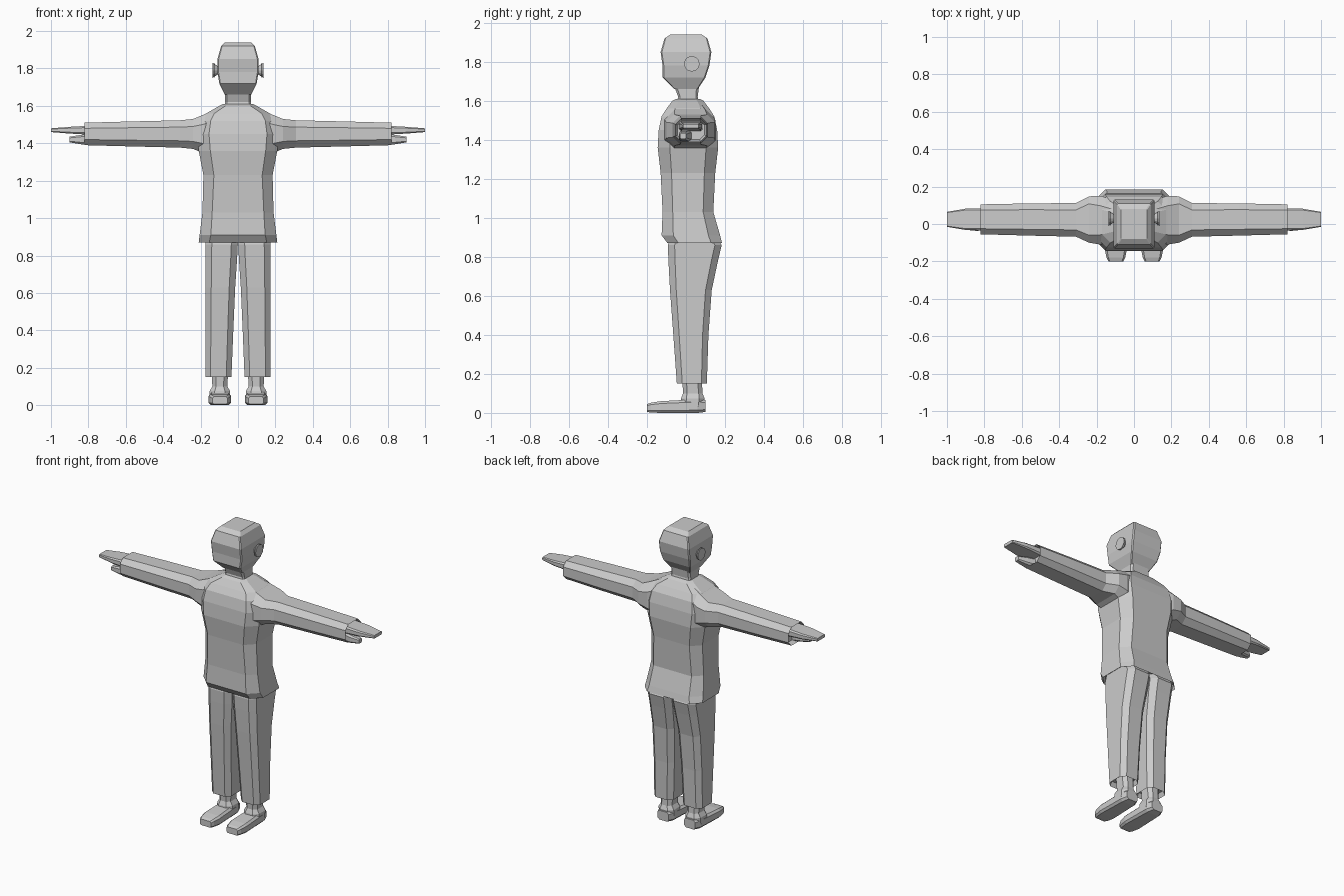
import bpy, bmesh, math
from mathutils import Matrix, Vector

cube = bpy.data.objects.get("Cube")
if cube:
    bpy.data.objects.remove(cube, do_unlink=True)

grey = bpy.data.materials.new("plain grey")
grey.use_nodes = True
grey.diffuse_color = (.6, .6, .6, 1)
shader = grey.node_tree.nodes["Principled BSDF"]
shader.inputs["Base Color"].default_value = grey.diffuse_color

# How a section's position, width and depth directions map to x, y, z
PLACE = {
    "x": lambda along, wide, deep: Vector((along, deep, wide)),
    "y": lambda along, wide, deep: Vector((wide, along, deep)),
    "z": lambda along, wide, deep: Vector((wide, deep, along)),
}


def finish(name, bm, mirror):
    """Turn the bmesh into an object, mirrored across x if asked."""
    mesh = bpy.data.meshes.new(name)
    bm.to_mesh(mesh)
    bm.free()
    mesh.materials.append(grey)
    obj = bpy.data.objects.new(name, mesh)
    bpy.context.collection.objects.link(obj)
    if mirror:
        obj.modifiers.new("other side", "MIRROR")


def outline(half_wide, half_deep, corner):
    """Rectangle with its corners cut off, in order round the edge."""
    cut = corner * min(half_wide, half_deep)
    quarter = [(half_wide, half_deep - cut), (half_wide - cut, half_deep)]
    half = quarter + [(-wide, deep) for wide, deep in reversed(quarter)]
    return half + [(-wide, -deep) for wide, deep in half]


def loft(name, axis, sections, middle=0, flush=None, corner=.4,
         hollow=False, mirror=False):
    """Skin sections of (position, half width, half depth, depth centre).

    flush keeps the outer side straight; hollow sinks the first end.
    """
    place = PLACE[axis]
    bm = bmesh.new()
    rings = []
    for along, half_wide, half_deep, centre in sections:
        shift = flush - half_wide if flush else middle
        rings.append([bm.verts.new(place(along, wide + shift, deep + centre))
                      for wide, deep in outline(half_wide, half_deep, corner)])
    for ring, following in zip(rings, rings[1:]):
        for i, vert in enumerate(ring):
            bm.faces.new((ring[i - 1], vert, following[i], following[i - 1]))
    start = bm.faces.new(rings[0])
    bm.faces.new(rings[-1])
    bmesh.ops.recalc_face_normals(bm, faces=bm.faces)
    if hollow:
        inward = math.copysign(.03, sections[1][0] - sections[0][0])
        bmesh.ops.inset_region(bm, faces=[start], thickness=.012)
        bmesh.ops.translate(bm, verts=start.verts, vec=place(inward, 0, 0))
    finish(name, bm, mirror)


# Head: square in plan, rounded towards chin and crown
loft("head", "z", corner=.06, sections=[
    (1.66, .07, .06, 0),
    (1.72, .1, .11, -.01),
    (1.78, .11, .12, 0),
    (1.85, .11, .13, 0),
    (1.92, .09, .11, 0),
    (1.94, .07, .08, 0)])
loft("neck", "z", corner=.2, sections=[
    (1.58, .07, .06, .01),
    (1.62, .07, .05, .01),
    (1.7, .07, .07, 0)])

# Ears: a short stem flaring into a thin disc
ears = bmesh.new()
for inner, outer, depth, x in ((.02, .04, .03, .12), (.04, .03, .01, .13)):
    bmesh.ops.create_cone(
        ears, cap_ends=True, segments=12,
        radius1=inner, radius2=outer, depth=depth,
        matrix=Matrix.Translation((x, .03, 1.79))
        @ Matrix.Rotation(math.pi / 2, 4, "Y"))
finish("ears", ears, mirror=True)

# Shirt body, from the open hem up to the collar
loft("shirt_body", "z", hollow=True, sections=[
    (.87, .21, .14, .045),
    (.91, .205, .15, .025),
    (1.03, .19, .13, .01),
    (1.23, .185, .14, .01),
    (1.36, .21, .155, .01),
    (1.45, .215, .15, .01),
    (1.52, .2, .135, .01),
    (1.56, .17, .11, .01),
    (1.6, .1, .08, .01),
    (1.61, .08, .06, .01)])

# Sleeves, from the open cuff in to the shoulder
loft("sleeves", "x", middle=1.45, corner=.5, hollow=True, mirror=True, sections=[
    (.82, .06, .08, .025),
    (.56, .067, .086, .024),
    (.31, .073, .09, .022),
    (.24, .08, .124, .024),
    (.18, .105, .13, .02),
    (.1, .14, .11, .02)])

# Flat hands with a low thumb in front
loft("hands", "x", middle=1.47, mirror=True, sections=[
    (.78, .025, .06, .025),
    (.9, .018, .057, .025),
    (1, .01, .04, .025)])
loft("thumbs", "x", middle=1.42, mirror=True, sections=[
    (.78, .03, .03, 0),
    (.84, .025, .027, -.01),
    (.9, .015, .016, -.015)])

# Trouser legs, straight outside and tapering inside
loft("trouser_legs", "z", flush=.175, hollow=True, mirror=True, sections=[
    (.15, .07, .077, .03),
    (.4, .075, .09, .025),
    (.63, .08, .107, .025),
    (.78, .085, .127, .037),
    (.86, .087, .138, .045),
    (.9, .087, .12, .04)])

# Ankles swelling into the heel, then the flat shoes
loft("ankles", "z", middle=.097, corner=.5, mirror=True, sections=[
    (.03, .055, .06, .03),
    (.075, .055, .06, .035),
    (.1, .04, .05, .035),
    (.19, .045, .05, .03)])
loft("shoes", "y", middle=.097, mirror=True, sections=[
    (-.2, .04, .02, .025),
    (-.18, .05, .025, .027),
    (-.13, .06, .03, .03),
    (.06, .055, .035, .035),
    (.1, .04, .03, .035)])
